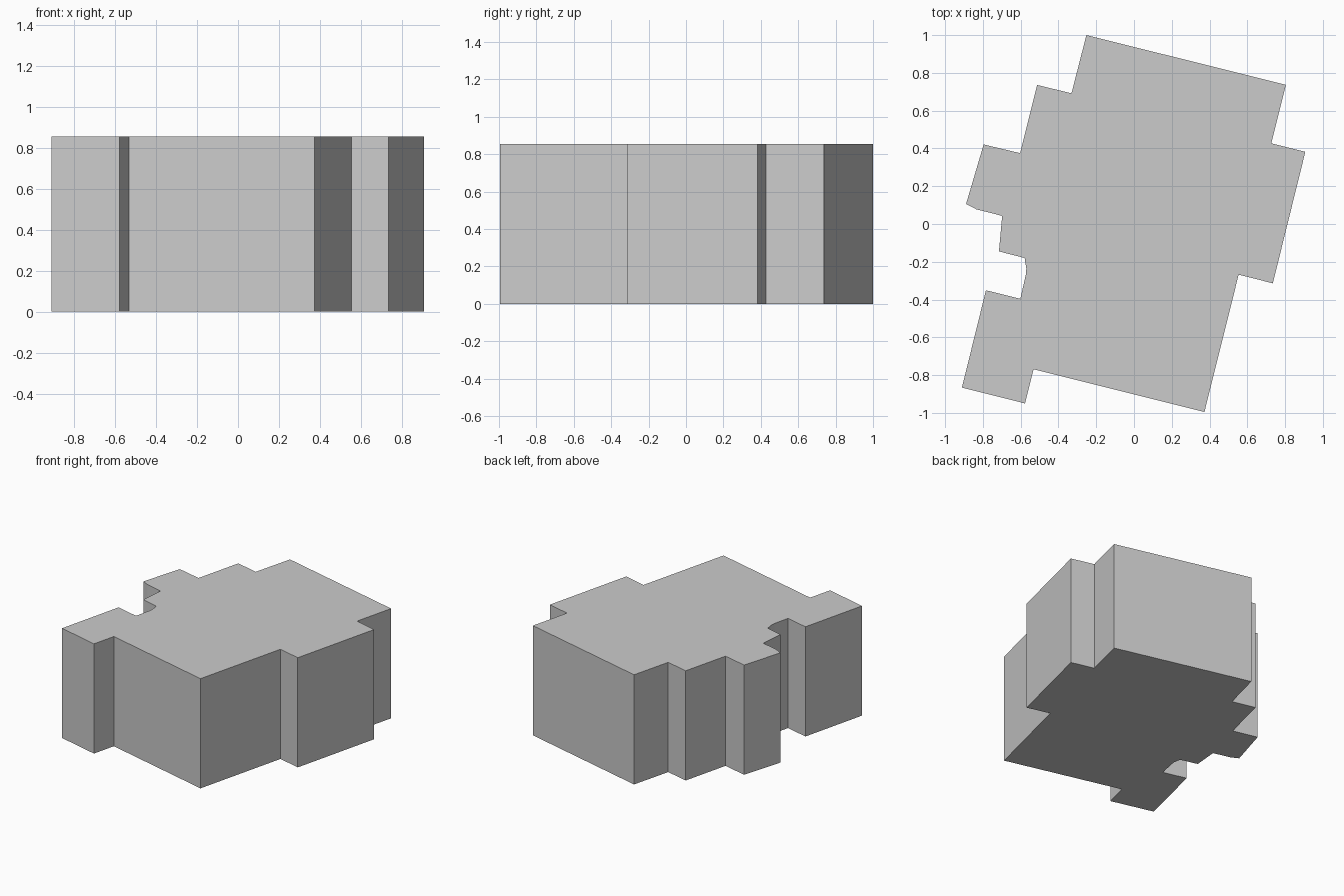
import bpy, bmesh

if "Cube" in bpy.data.objects:
    bpy.data.objects.remove(bpy.data.objects["Cube"])

HEIGHT = 0.855

# Footprint outline, clockwise from the back left corner
outline = [
    (-0.252, 1.0), (0.804, 0.737), (0.727, 0.427), (0.907, 0.382),
    (0.735, -0.314), (0.554, -0.268), (0.373, -0.995),    # right side
    (-0.532, -0.769), (-0.577, -0.95), (-0.911, -0.866),  # front
    (-0.784, -0.351), (-0.602, -0.396), (-0.573, -0.27),
    (-0.57, -0.235), (-0.579, -0.18), (-0.715, -0.145),   # left recess
    (-0.698, 0.043), (-0.835, 0.078), (-0.889, 0.106),
    (-0.796, 0.421), (-0.603, 0.375), (-0.513, 0.736), (-0.331, 0.692),
]


def extrude_outline(name, points, height):
    bm = bmesh.new()
    base = bm.faces.new([bm.verts.new((x, y, 0)) for x, y in points])
    top = bmesh.ops.extrude_face_region(bm, geom=[base], use_keep_orig=True)
    verts = [g for g in top["geom"] if isinstance(g, bmesh.types.BMVert)]
    bmesh.ops.translate(bm, verts=verts, vec=(0, 0, height))
    bmesh.ops.recalc_face_normals(bm, faces=bm.faces)
    mesh = bpy.data.meshes.new(name)
    bm.to_mesh(mesh)
    bm.free()
    obj = bpy.data.objects.new(name, mesh)
    bpy.context.collection.objects.link(obj)
    return obj


# Flat-roofed building block
extrude_outline("building_block", outline, HEIGHT)
